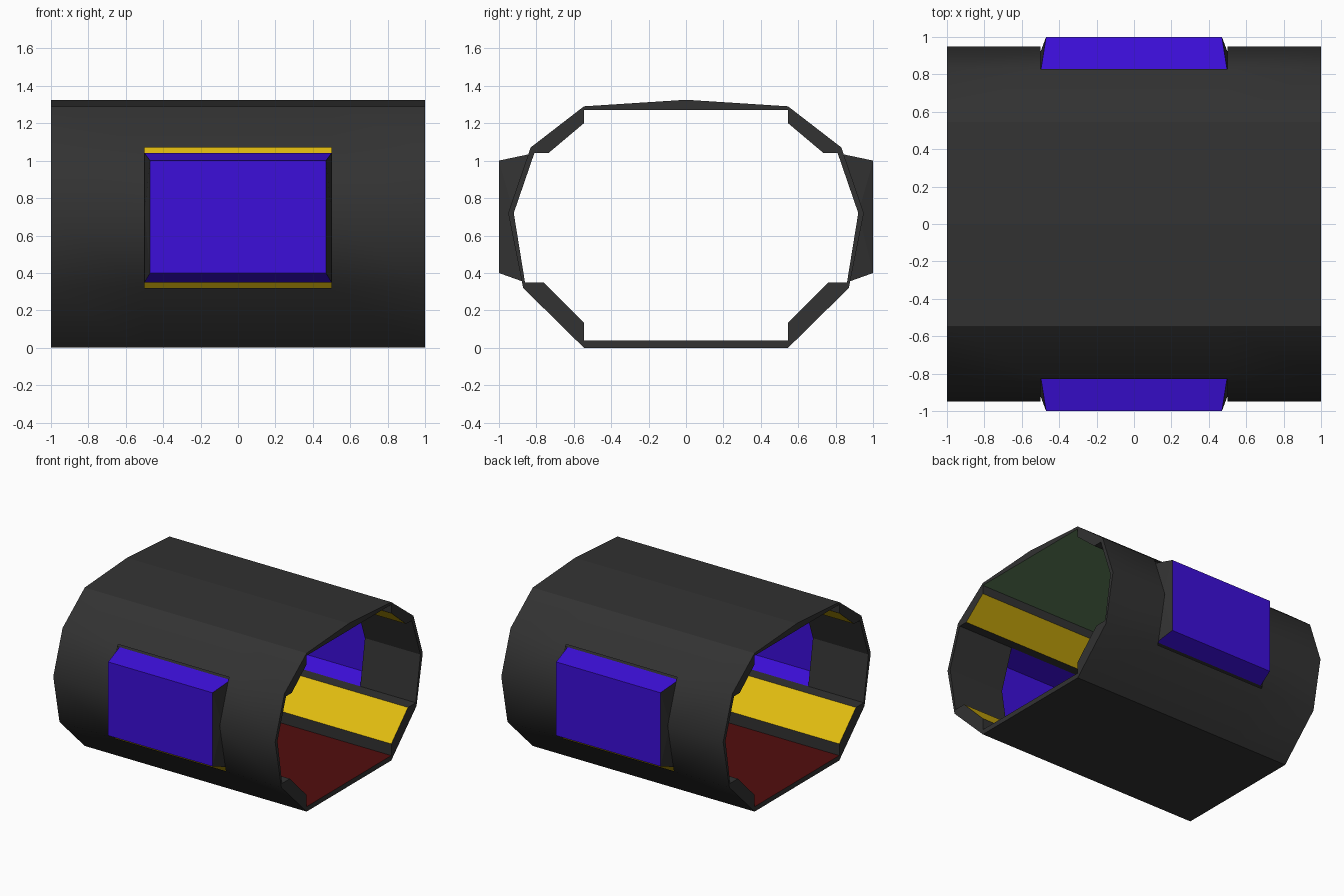
import bpy

cube = bpy.data.objects.get("Cube")
if cube:
    bpy.data.objects.remove(cube, do_unlink=True)


def material(name, rgb):
    m = bpy.data.materials.new(name)
    m.use_nodes = True
    m.diffuse_color = (*rgb, 1)
    m.node_tree.nodes["Principled BSDF"].inputs["Base Color"].default_value = (*rgb, 1)
    return m


GREY = material("dark grey", (0.032, 0.032, 0.032))
BLUE = material("window blue", (0.045, 0.0045, 0.7))
YELLOW = material("panel yellow", (0.76, 0.51, 0.005))
RED = material("floor red", (0.085, 0.004, 0.004))
GREEN = material("ceiling green", (0.125, 0.235, 0.11))


def build(name, verts, faces, mats, smooth=False):
    """Make the +y half of a part and mirror it to the -y half."""
    me = bpy.data.meshes.new(name)
    me.from_pydata(verts, [], faces)
    for m in mats:
        me.materials.append(m)
    for p in me.polygons:
        p.use_smooth = smooth
    ob = bpy.data.objects.new(name, me)
    bpy.context.collection.objects.link(ob)
    mod = ob.modifiers.new("Mirror", "MIRROR")
    mod.use_axis = (False, True, False)
    return ob


def strip(name, profile, mat, smooth=False, opening=()):
    """Sweep a (y, z) profile along x; listed segments stay open in the middle."""
    xs = (-1, -0.5, 0.5, 1) if opening else (-1, 1)
    n = len(xs)
    verts = [(x, y, z) for y, z in profile for x in xs]
    faces = []
    for i in range(len(profile) - 1):
        for j in range(n - 1):
            if i in opening and j == 1:
                continue
            a = i * n + j
            faces.append((a, a + 1, a + n + 1, a + n))
    return build(name, verts, faces, [mat], smooth)


# Cross-sections of half the tunnel: outside from the top down, inside from the floor up
OUTER = [(0, 1.325), (0.545, 1.29), (0.83, 1.07), (0.95, 0.72),
         (0.87, 0.32), (0.545, 0), (0, 0)]
INNER = [(0, 0.04), (0.545, 0.04), (0.545, 0.135), (0.76, 0.35), (0.86, 0.35),
         (0.92, 0.72), (0.81, 1.04), (0.735, 1.04), (0.545, 1.2),
         (0.545, 1.27), (0, 1.27)]

# Outer shell
strip("roof", OUTER[:2], GREY)
strip("outer_wall", OUTER[1:6], GREY, smooth=True, opening=(1, 2))
strip("underside", OUTER[5:], GREY)

# Inner lining
strip("floor", INNER[:2], RED)
strip("floor_skirting", INNER[1:3], GREY)
strip("lower_panel", INNER[2:4], YELLOW)
strip("lower_ledge", INNER[3:5], GREY)
strip("inner_wall", INNER[4:7], GREY, opening=(0, 1))
strip("upper_ledge", INNER[6:8], GREY)
strip("upper_panel", INNER[7:9], YELLOW)
strip("ceiling_trim", INNER[8:10], GREY)
strip("ceiling", INNER[9:], GREEN)

# End rims joining shell and lining
ring = OUTER + INNER
n = len(ring)
for name, x in (("left_rim", 1), ("right_rim", -1)):
    order = list(range(n))
    if x > 0:
        order.reverse()
    build(name, [(x, y, z) for y, z in ring], [order], [GREY])

# Bay window: blue top, pane and bottom, grey cheeks that follow the bent wall
section = [(0.5, 0.81, 1.04), (0.47, 1, 1), (0.47, 1, 0.4),
           (0.5, 0.86, 0.35), (0.5, 0.92, 0.72)]
k = len(section)
verts = [(s * x, y, z) for s in (-1, 1) for x, y, z in section]
faces = [(i, i + k, i + k + 1, i + 1) for i in range(3)]
for i in range(3):
    faces.append((4, i, i + 1))
    faces.append((4 + k, i + 1 + k, i + k))
window = build("bay_window", verts, faces, [BLUE, GREY])
for p in window.data.polygons:
    p.material_index = 1 if len(p.vertices) == 3 else 0
